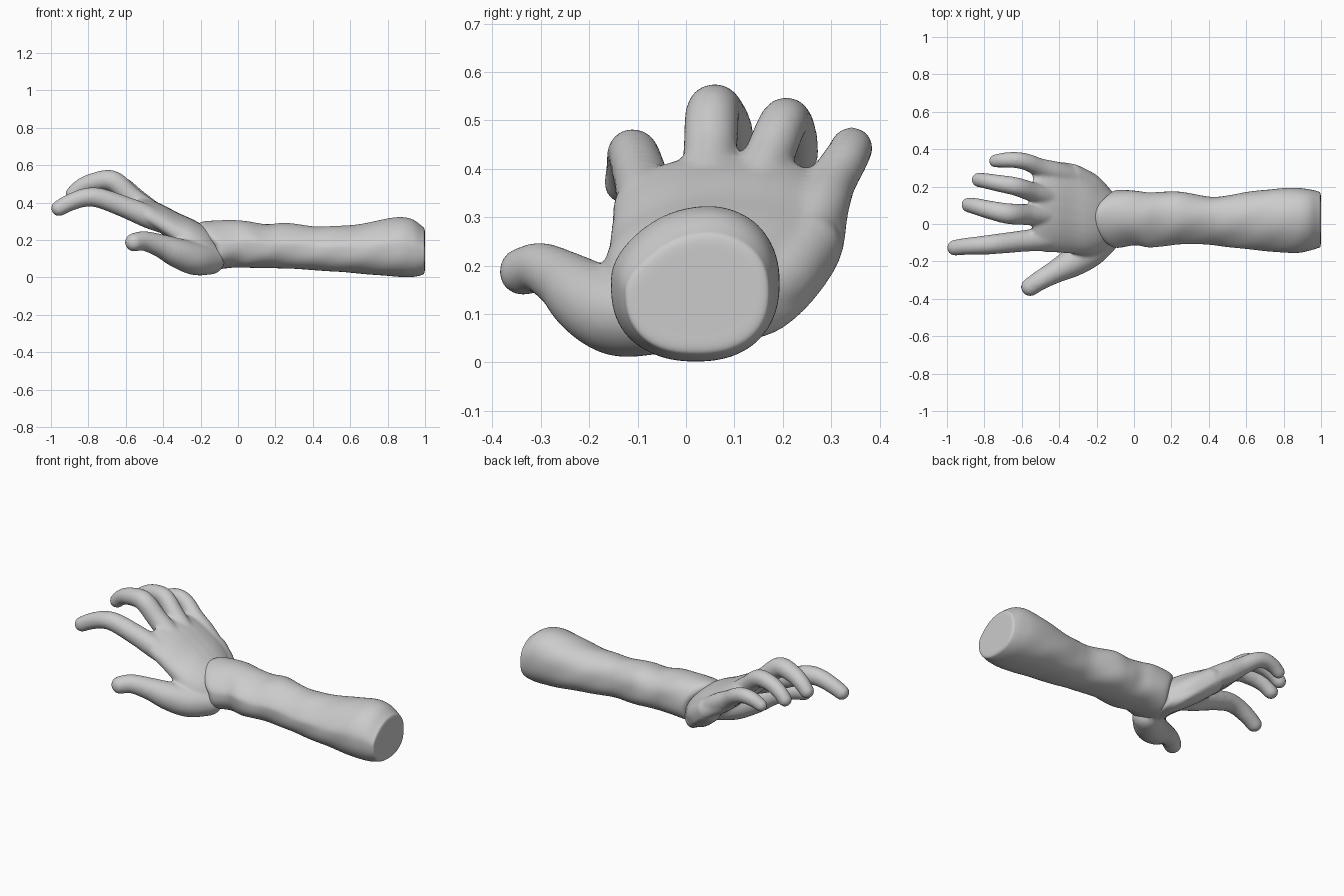
import bpy, bmesh, math
from mathutils import Vector, Matrix


def loft(bm, rings):
    """Skin closed rings of points and cap both ends."""
    vs = [[bm.verts.new(p) for p in r] for r in rings]
    n = len(vs[0])
    for a, b in zip(vs, vs[1:]):
        for i in range(n):
            bm.faces.new((a[i], a[(i + 1) % n], b[(i + 1) % n], b[i]))
    bm.faces.new(vs[0][::-1])
    bm.faces.new(vs[-1])


def oval(x, yc, zc, ry, rz, n=32, e=2.0):
    pts = []
    for i in range(n):
        t = 2 * math.pi * i / n
        c, s = math.cos(t), math.sin(t)
        pts.append(Vector((x, yc + ry * math.copysign(abs(c) ** (2 / e), c),
                           zc + rz * math.copysign(abs(s) ** (2 / e), s))))
    return pts


def spline(keys, steps):
    """Catmull-Rom interpolation of tuples."""
    k = [keys[0]] + list(keys) + [keys[-1]]
    out = []
    for i in range(1, len(k) - 2):
        for s in range(steps):
            t = s / steps
            out.append(tuple(0.5 * (2 * b + (c - a) * t + (2 * a - 5 * b + 4 * c - d) * t * t
                             + (3 * b - a - 3 * c + d) * t ** 3)
                             for a, b, c, d in zip(*k[i - 1:i + 3])))
    return out + [keys[-1]]


def make(name, bm):
    bmesh.ops.recalc_face_normals(bm, faces=bm.faces)
    me = bpy.data.meshes.new(name)
    bm.to_mesh(me)
    bm.free()
    ob = bpy.data.objects.new(name, me)
    bpy.context.collection.objects.link(ob)
    for p in me.polygons:
        p.use_smooth = True
    return ob


# Hand: palm loft plus tapered digits, fused by a voxel remesh
bm = bmesh.new()
palm = [(-0.11, 0.03, 0.14, 0.14, 0.09), (-0.17, 0.035, 0.16, 0.19, 0.11),
        (-0.24, 0.055, 0.205, 0.225, 0.105), (-0.32, 0.08, 0.258, 0.24, 0.088),
        (-0.41, 0.09, 0.315, 0.243, 0.078), (-0.49, 0.09, 0.358, 0.238, 0.065),
        (-0.54, 0.09, 0.385, 0.2, 0.045)]
rings = []
for x, yc, zc, ry, rz in spline(palm, 4):
    r = oval(x, yc, zc, ry, rz, e=2.5)
    for p in r:
        v = (p.y - yc) / ry
        p.z -= 0.03 * v * v          # arched back of the hand
    rings.append(r)
loft(bm, rings)

# each key: x, y, z, radius
digits = [
    [(-0.15, -0.07, 0.095, .08), (-0.23, -0.14, 0.1, .088), (-0.32, -0.2, 0.13, .08),
     (-0.41, -0.25, 0.168, .063), (-0.5, -0.3, 0.195, .053), (-0.555, -0.337, 0.188, .05)],
    [(-0.4, -0.07, 0.285, .05), (-0.48, -0.08, 0.325, .062), (-0.6, -0.092, 0.375, .058),
     (-0.74, -0.107, 0.425, .054), (-0.82, -0.114, 0.427, .05), (-0.9, -0.12, 0.4, .046),
     (-0.957, -0.127, 0.37, .043)],
    [(-0.4, 0.04, 0.32, .05), (-0.48, 0.045, 0.36, .06), (-0.57, 0.05, 0.43, .057),
     (-0.67, 0.055, 0.516, .056), (-0.77, 0.075, 0.51, .05), (-0.84, 0.093, 0.482, .045),
     (-0.883, 0.102, 0.445, .041)],
    [(-0.4, 0.14, 0.32, .05), (-0.47, 0.15, 0.36, .058), (-0.54, 0.17, 0.42, .053),
     (-0.63, 0.2, 0.493, .05), (-0.72, 0.217, 0.494, .046), (-0.79, 0.23, 0.465, .042),
     (-0.83, 0.236, 0.43, .039)],
    [(-0.34, 0.25, 0.26, .06), (-0.42, 0.275, 0.315, .06), (-0.5, 0.3, 0.37, .051),
     (-0.57, 0.33, 0.42, .046), (-0.63, 0.342, 0.442, .044), (-0.69, 0.342, 0.435, .041),
     (-0.74, 0.337, 0.41, .036)],
    # outer edge of the palm heel
    [(-0.17, 0.12, 0.13, .075), (-0.24, 0.195, 0.175, .078), (-0.33, 0.25, 0.24, .072)],
]
for keys in digits:
    for x, y, z, r in spline(keys, 10):
        bmesh.ops.create_icosphere(bm, subdivisions=3, radius=r,
                                   matrix=Matrix.Translation((x, y, z)))
hand = make("hand", bm)
m = hand.modifiers.new("fuse", 'REMESH')
m.mode = 'VOXEL'
m.voxel_size = 0.009
m.use_smooth_shade = True
m = hand.modifiers.new("soften", 'SMOOTH')
m.factor = 0.5
m.iterations = 9

# Forearm sleeve: x, y min, y max, z min, z max
arm = [(-0.13, -0.115, 0.16, 0.06, 0.28), (-0.1, -0.13, 0.18, 0.045, 0.302),
       (0.0, -0.114, 0.178, 0.053, 0.31), (0.08, -0.127, 0.167, 0.05, 0.302),
       (0.16, -0.12, 0.172, 0.05, 0.286), (0.25, -0.107, 0.174, 0.047, 0.294),
       (0.4, -0.11, 0.147, 0.04, 0.276), (0.5, -0.122, 0.154, 0.033, 0.278),
       (0.62, -0.137, 0.173, 0.025, 0.284), (0.75, -0.15, 0.187, 0.012, 0.308),
       (0.86, -0.157, 0.193, 0.003, 0.325), (0.93, -0.145, 0.187, 0.002, 0.315),
       (0.98, -0.13, 0.176, 0.012, 0.28), (0.997, -0.12, 0.165, 0.025, 0.262),
       (0.999, -0.08, 0.13, 0.06, 0.225)]
bm = bmesh.new()
rings = []
for x, y0, y1, z0, z1 in spline(arm, 5):
    yc, zc, ry, rz = (y0 + y1) / 2, (z0 + z1) / 2, (y1 - y0) / 2, (z1 - z0) / 2
    r = oval(x, yc, zc, ry, rz, 40, 2.35)
    near = max(0.0, min(1.0, (0.2 - x) / 0.3))      # cuff slant weight
    far = max(0.0, min(1.0, (0.95 - x) / 0.2))
    for p in r:
        u, v = (p.y - yc) / ry, (p.z - zc) / rz
        t = math.atan2(v, u)
        # soft cloth folds
        w = 0.018 * far * math.sin(3 * t + 9 * x) * math.sin(17 * x + 2 * t)
        p.y += (p.y - yc) * w
        p.z += (p.z - zc) * w
        # upper front shoulder of the section falls away
        if v > 0 and u < 0.3:
            p.z -= 0.035 * v * (u - 0.3) ** 2
        p.x += near * (-0.06 + 0.07 * u * u - 0.03 * v)
    rings.append(r)
loft(bm, rings)
sleeve = make("forearm", bm)
m = sleeve.modifiers.new("smooth", 'SUBSURF')
m.levels = m.render_levels = 1
